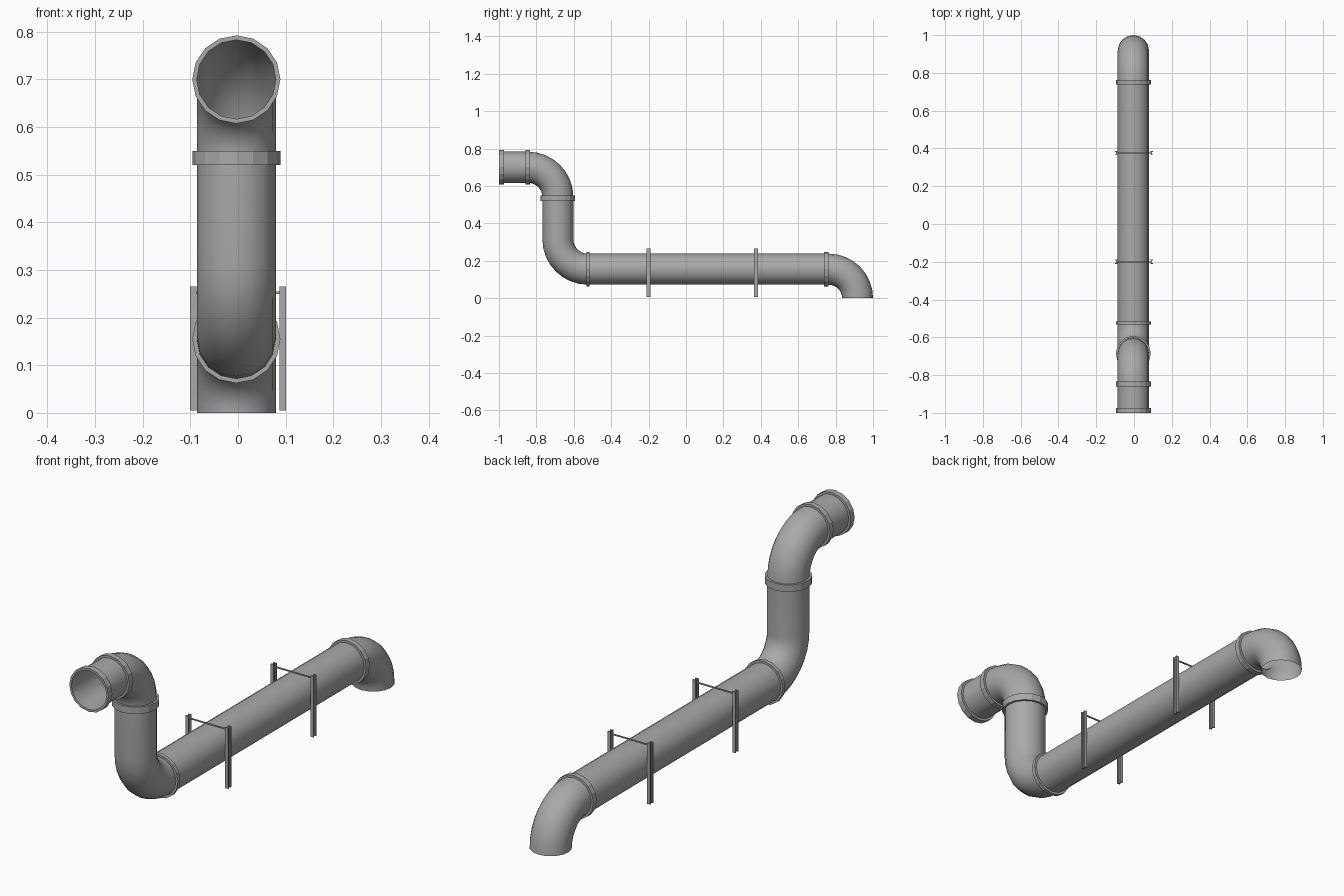
import bpy, bmesh, math
from mathutils import Vector

cube = bpy.data.objects.get("Cube")
if cube:
    bpy.data.objects.remove(cube, do_unlink=True)

SIDES, STEPS = 16, 8
PIPE_R, COLLAR_R = 0.083, 0.0925
PIPE_X = -0.0035
LOW, HIGH, DROP_Y = 0.155, 0.70, -0.685
BEND = 0.16

grey = bpy.data.materials.new("grey_metal")
grey.use_nodes = True
grey.diffuse_color = (0.4, 0.4, 0.4, 1)
grey.node_tree.nodes["Principled BSDF"].inputs["Base Color"].default_value = (0.4, 0.4, 0.4, 1)


def finish(name, bm, smooth=None):
    mesh = bpy.data.meshes.new(name)
    bm.to_mesh(mesh)
    bm.free()
    mesh.materials.append(grey)
    ob = bpy.data.objects.new(name, mesh)
    bpy.context.collection.objects.link(ob)
    if smooth:
        bpy.ops.object.select_all(action="DESELECT")
        ob.select_set(True)
        bpy.context.view_layer.objects.active = ob
        bpy.ops.object.shade_smooth_by_angle(angle=math.radians(smooth))
    return ob


def ring(bm, y, z, angle, radius):
    """Circle of vertices whose axis lies in the side plane at the given angle."""
    up = Vector((0, -math.sin(angle), math.cos(angle)))
    side = Vector((1, 0, 0))
    centre = Vector((PIPE_X, y, z))
    turns = [2 * math.pi * i / SIDES for i in range(SIDES)]
    return [bm.verts.new(centre + radius * (side * math.sin(t) + up * math.cos(t))) for t in turns]


def bridge(bm, a, b):
    for i in range(SIDES):
        j = (i + 1) % SIDES
        bm.faces.new((a[i], b[i], b[j], a[j]))


def pipe(name, path):
    """Open thin pipe swept along (y, z, angle) stations."""
    bm = bmesh.new()
    rings = [ring(bm, *p, PIPE_R) for p in path]
    for a, b in zip(rings, rings[1:]):
        bridge(bm, a, b)
    bmesh.ops.recalc_face_normals(bm, faces=bm.faces)
    finish(name, bm, 50)


def elbow_down(y, z):
    """Quarter bend from heading back to heading down."""
    turns = [math.pi / 2 * i / STEPS for i in range(STEPS + 1)]
    return [(y + BEND * math.sin(t), z - BEND * (1 - math.cos(t)), -t) for t in turns]


def elbow_level(y, z):
    """Quarter bend from heading down to heading back."""
    turns = [math.pi / 2 * i / STEPS for i in range(STEPS + 1)]
    return [(y + BEND * (1 - math.cos(t)), z - BEND * math.sin(t), t - math.pi / 2) for t in turns]


def collar(name, y, z, width, angle=0):
    """Square-edged band around a joint."""
    bm = bmesh.new()
    dy, dz = math.cos(angle) * width / 2, math.sin(angle) * width / 2
    loops = [ring(bm, y + s * dy, z + s * dz, angle, r)
             for s, r in ((-1, PIPE_R), (-1, COLLAR_R), (1, COLLAR_R), (1, PIPE_R))]
    for a, b in zip(loops, loops[1:] + loops[:1]):
        bridge(bm, a, b)
    bmesh.ops.recalc_face_normals(bm, faces=bm.faces)
    finish(name, bm)


def add_box(bm, centre, size):
    verts = bmesh.ops.create_cube(bm, size=1)["verts"]
    for v in verts:
        v.co = Vector(centre) + Vector(a * b for a, b in zip(v.co, size))


# Pipe runs and bends
pipe("inlet_pipe", [(-1, HIGH, 0), (DROP_Y - BEND, HIGH, 0)])
pipe("upper_elbow", elbow_down(DROP_Y - BEND, HIGH))
pipe("drop_pipe_with_elbow", [(DROP_Y, HIGH - BEND, -math.pi / 2)] + elbow_level(DROP_Y, LOW + BEND))
pipe("main_pipe", [(DROP_Y + BEND, LOW, 0), (0.76, LOW, 0)])
BEND = LOW
pipe("outlet_elbow", elbow_down(0.762, LOW))

# Joint collars
collar("inlet_collar", -0.987, HIGH, 0.026)
collar("upper_collar", -0.847, HIGH, 0.024)
collar("drop_collar", DROP_Y, 0.535, 0.03, -math.pi / 2)
collar("lower_collar", -0.524, LOW, 0.016)
collar("outlet_collar", 0.75, LOW, 0.024)

# Support frames: two H-section posts joined by a thin rod
for label, y in (("front", -0.2), ("back", 0.375)):
    for side, x in (("left", 0.094), ("right", -0.094)):
        bm = bmesh.new()
        for s in (-1, 1):
            add_box(bm, (x, y + s * 0.0085, 0.135), (0.014, 0.005, 0.26))
        add_box(bm, (x, y, 0.135), (0.004, 0.014, 0.26))
        finish(f"{label}_{side}_post", bm)
    bm = bmesh.new()
    add_box(bm, (0, y, 0.252), (0.186, 0.005, 0.005))
    finish(f"{label}_tie_rod", bm)
